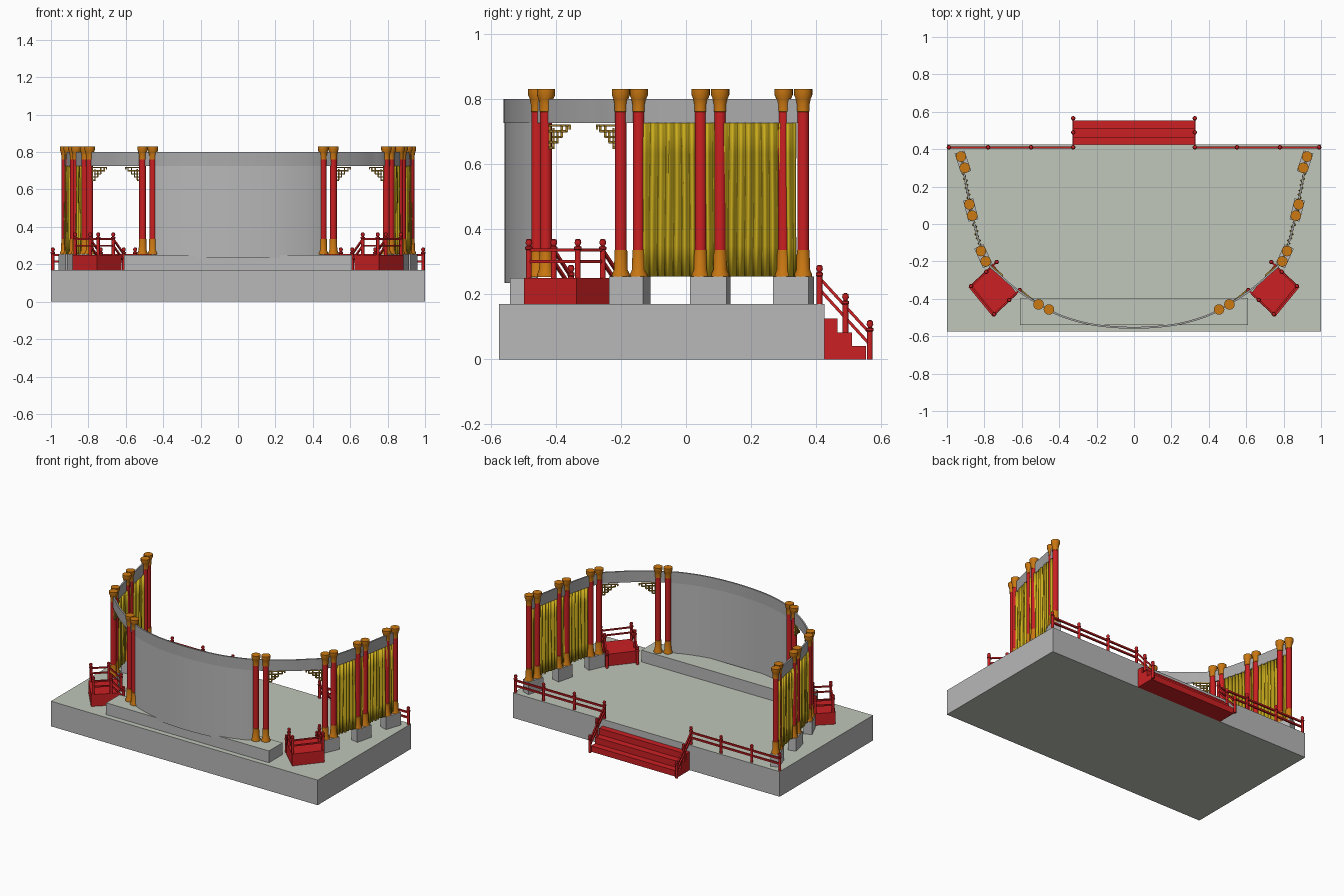
import bpy, bmesh, math
from mathutils import Vector, Matrix

if "Cube" in bpy.data.objects:
    bpy.data.objects.remove(bpy.data.objects["Cube"])

def mat(name, r, g, b):
    m = bpy.data.materials.new(name)
    m.diffuse_color = (r, g, b, 1)
    m.use_nodes = True
    m.node_tree.nodes["Principled BSDF"].inputs["Base Color"].default_value = m.diffuse_color
    return m

GREY = mat("stone grey", .48, .48, .48)
BAND = mat("lintel grey", .40, .40, .40)
FLOOR = mat("floor green grey", .53, .57, .49)
RED = mat("red paint", .60, .014, .016)
GOLD = mat("orange gold", .60, .19, .006)
YELLOW = mat("curtain yellow", .60, .42, .012)
BRASS = mat("fretwork brass", .42, .24, .025)

def finish(name, bm, mats, smooth=False):
    bmesh.ops.recalc_face_normals(bm, faces=bm.faces)
    me = bpy.data.meshes.new(name)
    bm.to_mesh(me)
    bm.free()
    for m in mats:
        me.materials.append(m)
    ob = bpy.data.objects.new(name, me)
    bpy.context.collection.objects.link(ob)
    if smooth:
        bpy.ops.object.select_all(action='DESELECT')
        ob.select_set(True)
        bpy.context.view_layer.objects.active = ob
        bpy.ops.object.shade_smooth_by_angle(angle=math.radians(40))
    return ob

def box(bm, c, s, ang=0):
    M = Matrix.Translation(c) @ Matrix.Rotation(ang, 4, 'Z') @ Matrix.Diagonal((*s, 1))
    bmesh.ops.create_cube(bm, size=1, matrix=M)

def bar(bm, a, b, t=.011):
    a, b = Vector(a), Vector(b)
    d = b - a
    M = Matrix.Translation((a + b) / 2) @ d.to_track_quat('Z', 'Y').to_matrix().to_4x4()
    bmesh.ops.create_cube(bm, size=1, matrix=M @ Matrix.Diagonal((t, t, d.length, 1)))

def lathe(bm, x, y, prof, n=16):
    rings = [[bm.verts.new((x + r * math.cos(2 * math.pi * i / n),
                            y + r * math.sin(2 * math.pi * i / n), z)) for i in range(n)]
             for r, z in prof]
    for a, b in zip(rings, rings[1:]):
        for i in range(n):
            j = (i + 1) % n
            bm.faces.new((a[i], a[j], b[j], b[i]))
    bm.faces.new(rings[0][::-1])
    bm.faces.new(rings[-1])

def post(bm, x, y, z0, h=.12):
    # slim post with a collar and a knob
    lathe(bm, x, y, [(.009, z0), (.009, z0 + h - .035), (.012, z0 + h - .032), (.012, z0 + h - .025),
                     (.006, z0 + h - .022), (.011, z0 + h - .013), (.009, z0 + h - .003), (.004, z0 + h)], 10)

# plan curve of the screen: right half key points, then mirrored
KEY = [(0, -.555), (.2, -.541), (.35, -.505), (.46, -.457), (.61, -.363), (.715, -.275),
       (.80, -.18), (.865, .045), (.895, .2), (.925, .36)]

def half_curve(n=8):
    P = [Vector(p) for p in KEY]
    P = [Vector((-P[1].x, P[1].y))] + P + [P[-1] * 2 - P[-2]]
    out = []
    for k in range(1, len(P) - 2):
        a, b, c, d = P[k - 1:k + 3]
        for i in range(n):
            t = i / n
            out.append(.5 * (2 * b + (c - a) * t + (2 * a - 5 * b + 4 * c - d) * t * t
                             + (3 * b - a - 3 * c + d) * t ** 3))
    return out + [P[-2]]

HALF = half_curve()
FULL = [Vector((-p.x, p.y)) for p in HALF[:0:-1]] + HALF

def ribbon(name, pts, z0, z1, th, material):
    bm = bmesh.new()
    rows = []
    for i, p in enumerate(pts):
        d = (pts[min(i + 1, len(pts) - 1)] - pts[max(i - 1, 0)]).normalized()
        n = Vector((-d.y, d.x)) * th / 2
        rows.append([bm.verts.new((q.x, q.y, z)) for q, z in ((p - n, z0), (p + n, z0), (p + n, z1), (p - n, z1))])
    for a, b in zip(rows, rows[1:]):
        for i in range(4):
            j = (i + 1) % 4
            bm.faces.new((a[i], a[j], b[j], b[i]))
    bm.faces.new(rows[0])
    bm.faces.new(rows[-1])
    return finish(name, bm, [material], True)

ribbon("curved_lintel", FULL, .725, .80, .010, BAND)
ribbon("curved_back_wall", [p for p in FULL if abs(p.x) <= .47], .235, .726, .006, GREY)

# stage platform and riser: grey sides, green grey top and bottom
for name, c, s in (("stage_platform", (0, -.075, .085), (2, 1, .17)),
                   ("front_riser", (0, -.4675, .21), (1.22, .145, .08))):
    bm = bmesh.new()
    box(bm, c, s)
    bm.normal_update()
    for f in bm.faces:
        f.material_index = int(abs(f.normal.z) > .5)
    finish(name, bm, [GREY, FLOOR])

# main stairs at the back
bm = bmesh.new()
for y1, z in ((.465, .125), (.51, .083), (.553, .04)):
    box(bm, (0, (.425 + y1) / 2, z / 2), (.65, y1 - .425, z))
finish("back_stairs", bm, [RED])

COLS = [(.925, .36), (.905, .30), (.88, .105), (.865, .045),
        (.818, -.145), (.793, -.20), (.51, -.43), (.455, -.457)]
PROFILE = [(.028, .252), (.027, .262), (.021, .275), (.0195, .335), (.018, .336), (.018, .76),
           (.0195, .761), (.0195, .783), (.023, .80), (.028, .812), (.028, .83)]

for side, sx in (("right", 1), ("left", -1)):
    # columns, gold at both ends
    bm = bmesh.new()
    for x, y in COLS:
        lathe(bm, sx * x, y, PROFILE, 20)
    for f in bm.faces:
        f.material_index = int(not .336 < f.calc_center_median().z < .76)
    finish(side + "_columns", bm, [RED, GOLD], True)

    # plinths under the column pairs
    bm = bmesh.new()
    for i in (0, 2, 4):
        a, b = Vector(COLS[i]), Vector(COLS[i + 1])
        d = a - b
        m = (a + b) / 2
        box(bm, (sx * m.x, m.y, .2125), (.115, .055, .085), math.atan2(d.y, sx * d.x))
    finish(side + "_plinths", bm, [GREY])

    # pleated curtain following the curve
    bm = bmesh.new()
    path = [p for p in HALF if -.15 < p.y < .345]
    path = [a.lerp(b, k / 20) for a, b in zip(path, path[1:]) for k in range(20)]
    run, rows = 0, []
    for i, p in enumerate(path):
        d = path[min(i + 1, len(path) - 1)] - path[max(i - 1, 0)]
        n = Vector((d.y, -d.x)).normalized()
        if i:
            run += (p - path[i - 1]).length
        row = []
        for k in range(6):
            w = .008 * math.sin(run * 250 + .5 * math.sin(k * .7 + run * 25)) + .003 * math.sin(run * 97 + k * .3)
            q = p + n * w
            row.append(bm.verts.new((sx * q.x, q.y, .255 + .47 * k / 5)))
        rows.append(row)
    for a, b in zip(rows, rows[1:]):
        for k in range(5):
            bm.faces.new((a[k], b[k], b[k + 1], a[k + 1]))
    ob = finish(side + "_curtain", bm, [YELLOW], True)
    sol = ob.modifiers.new("thickness", 'SOLIDIFY')
    sol.thickness = .003
    sol.offset = 0

    # stepped fretwork brackets in the doorway
    bm = bmesh.new()
    A, B = Vector((.793, -.20)), Vector((.51, -.43))
    for o, t in ((A, B), (B, A)):
        d = (t - o).normalized()

        def P(u, z):
            q = o + d * (.016 + u)
            return (sx * q.x, q.y, z)
        for u0, z0, u1, z1 in ((0, .718, .10, .718), (0, .70, .085, .70), (.015, .683, .06, .683),
                               (0, .667, .04, .667), (0, .65, .02, .65), (.003, .65, .003, .72),
                               (.02, .65, .02, .71), (.04, .667, .04, .70), (.06, .683, .06, .72),
                               (.085, .70, .085, .72), (.10, .706, .10, .72)):
            bar(bm, P(u0, z0), P(u1, z1), .007)
    finish(side + "_brackets", bm, [BRASS])

    # doorway landing: o outer front corner, e inward, w along the doorway
    o, e, w = Vector((.754, -.497)), Vector((-.130, .123)), Vector((.131, .160))
    bm = bmesh.new()
    cs = [o, o + e, o + e + w, o + w]
    lo = [bm.verts.new((sx * c.x, c.y, .17)) for c in cs]
    hi = [bm.verts.new((sx * c.x, c.y, .25)) for c in cs]
    bm.faces.new(lo)
    bm.faces.new(hi)
    for i in range(4):
        j = (i + 1) % 4
        bm.faces.new((lo[i], lo[j], hi[j], hi[i]))
    finish(side + "_landing", bm, [RED])

    # landing railing: level, then sloping down to the stage
    bm = bmesh.new()

    def Q(u, v, z):
        q = o + e * u + w * v
        return (sx * q.x, q.y, z)
    for v in (.03, .97):
        for u, z in ((.08, .25), (.70, .25), (1.13, .17)):
            post(bm, *Q(u, v, z))
        for h in (.05, .085):
            bar(bm, Q(.08, v, .25 + h), Q(.70, v, .25 + h), .009)
            bar(bm, Q(.70, v, .25 + h), Q(1.13, v, .17 + h), .009)
    for h in (.05, .085):
        bar(bm, Q(.08, .03, .25 + h), Q(.08, .97, .25 + h), .009)
    finish(side + "_landing_railing", bm, [RED], True)

    # back edge railing and stair railing
    bm = bmesh.new()
    for x in (.325, .55, .78, .99):
        post(bm, sx * x, .41, .17)
    for y, z in ((.49, .083), (.565, 0)):
        post(bm, sx * .325, y, z)
    for h in (.045, .08):
        bar(bm, (sx * .325, .41, .17 + h), (sx * .99, .41, .17 + h))
        bar(bm, (sx * .325, .41, .17 + h), (sx * .325, .565, h), .009)
    finish(side + "_back_railing", bm, [RED], True)
